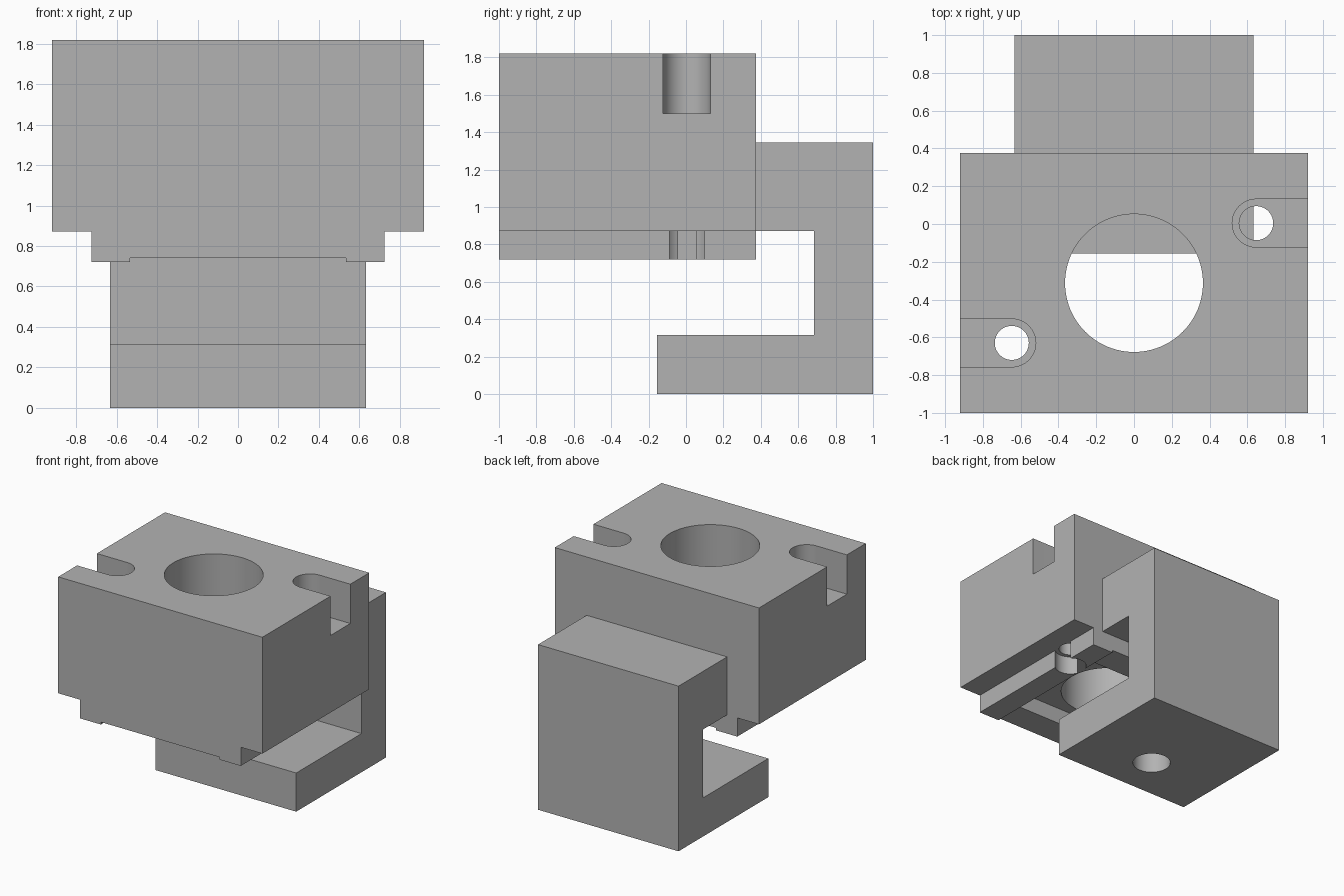
import bpy, bmesh, math
from mathutils import Vector

if "Cube" in bpy.data.objects:
    bpy.data.objects.remove(bpy.data.objects["Cube"])

BODY_Y = -0.3125      # centre of the block in y
PIN_X, PIN_DY = 0.647, 0.317   # screw positions, point-symmetric about the bore

grey = bpy.data.materials.new("steel grey")
grey.diffuse_color = (0.45, 0.45, 0.45, 1)
grey.use_nodes = True
grey.node_tree.nodes["Principled BSDF"].inputs["Base Color"].default_value = grey.diffuse_color


def prism(name, points, axis, lo, hi):
    """Extrude a closed 2D outline along an axis."""
    place = {'x': lambda p, t: (t, p[0], p[1]),
             'y': lambda p, t: (p[0], t, p[1]),
             'z': lambda p, t: (p[0], p[1], t)}[axis]
    bm = bmesh.new()
    face = bm.faces.new([bm.verts.new(place(p, lo)) for p in points])
    ext = bmesh.ops.extrude_face_region(bm, geom=[face])
    verts = [v for v in ext['geom'] if isinstance(v, bmesh.types.BMVert)]
    shift = Vector(place((0, 0), hi - lo))
    bmesh.ops.translate(bm, verts=verts, vec=shift)
    bmesh.ops.recalc_face_normals(bm, faces=bm.faces)
    mesh = bpy.data.meshes.new(name)
    bm.to_mesh(mesh)
    bm.free()
    mesh.materials.append(grey)
    ob = bpy.data.objects.new(name, mesh)
    bpy.context.collection.objects.link(ob)
    return ob


def circle(x, y, r, n=64):
    return [(x + r * math.cos(2 * math.pi * i / n),
             y + r * math.sin(2 * math.pi * i / n)) for i in range(n)]


def u_slot(x, y, r, side, n=32):
    """Round-ended slot that runs out through the side of the block."""
    arc = [(x - side * r * math.sin(math.pi * i / n),
            y + r * math.cos(math.pi * i / n)) for i in range(n + 1)]
    return arc + [(side * 1.2, y - r), (side * 1.2, y + r)]


def combine(target, other, op):
    mod = target.modifiers.new(other.name, 'BOOLEAN')
    mod.operation, mod.solver, mod.object = op, 'EXACT', other
    bpy.context.view_layer.objects.active = target
    bpy.ops.object.modifier_apply(modifier=mod.name)
    bpy.data.objects.remove(other)


# Main block: stepped section with a shallow channel underneath
half = [(0.535, 0.74), (0.535, 0.72), (0.725, 0.72), (0.725, 0.872),
        (0.92, 0.872), (0.92, 1.82)]
block = prism("clamp_block", half + [(-x, z) for x, z in reversed(half)],
              'y', -1, 0.375)

# Hook arm: C-shaped bracket on the back
arm = prism("hook_arm", [(0.3, 0.872), (0.685, 0.872), (0.685, 0.315),
                         (-0.155, 0.315), (-0.155, 0), (1, 0),
                         (1, 1.345), (0.3, 1.345)], 'x', -0.633, 0.633)
combine(block, arm, 'UNION')

# Pocket under the block, and the large bore through it
y0, y1 = BODY_Y - 0.45, BODY_Y + 0.45
cuts = [prism("pocket", [(-0.535, y0), (0.535, y0), (0.535, y1), (-0.535, y1)],
              'z', 0.65, 0.872),
        prism("bore", circle(0, BODY_Y, 0.365, 96), 'z', 0.8, 2),
        # Screw hole through the hook foot
        prism("foot_hole", circle(0, 0.213, 0.145), 'z', -0.1, 0.4)]

# Two side screw seats: open slot on top, hole, and counterbore below
for side in (1, -1):
    x, y = side * PIN_X, BODY_Y + side * PIN_DY
    cuts += [prism("slot", u_slot(x, y, 0.127, side), 'z', 1.5, 2),
             prism("screw_hole", circle(x, y, 0.09), 'z', 0.8, 1.6),
             prism("counterbore", circle(x, y, 0.122), 'z', 0.65, 0.872)]
for cut in cuts:
    combine(block, cut, 'DIFFERENCE')

# Smooth bores, crisp edges
bpy.ops.object.select_all(action='DESELECT')
block.select_set(True)
bpy.context.view_layer.objects.active = block
bpy.ops.object.shade_smooth_by_angle(angle=math.radians(30))
